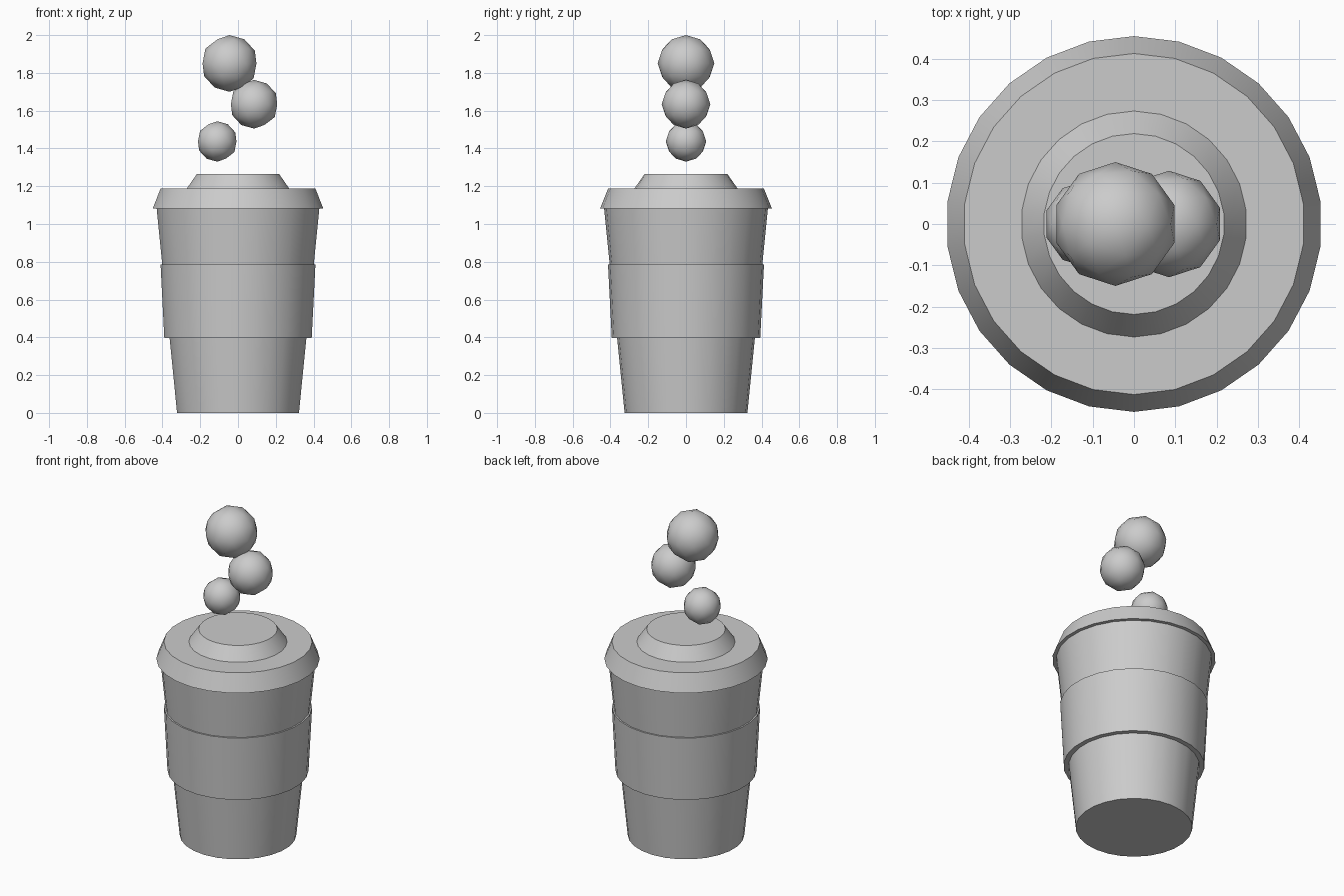
import bpy
from math import radians

if "Cube" in bpy.data.objects:
    bpy.data.objects.remove(bpy.data.objects["Cube"])

SIDES = 26


def frustum(name, r_bottom, r_top, z_bottom, z_top):
    bpy.ops.mesh.primitive_cone_add(
        vertices=SIDES, radius1=r_bottom, radius2=r_top, depth=z_top - z_bottom,
        location=(0, 0, (z_bottom + z_top) / 2))
    obj = bpy.context.object
    obj.name = name
    bpy.ops.object.shade_smooth_by_angle(angle=radians(30))
    return obj


def puff(name, x, z, radius):
    bpy.ops.mesh.primitive_ico_sphere_add(subdivisions=2, radius=radius, location=(x, 0, z))
    obj = bpy.context.object
    obj.name = name
    bpy.ops.object.shade_smooth()
    return obj


# Tapered cup with a sleeve around its middle
frustum("cup_body", 0.325, 0.434, 0.0, 1.085)
frustum("cup_sleeve", 0.393, 0.413, 0.397, 0.786)

# Lid: wide rim and raised centre
frustum("lid_rim", 0.455, 0.413, 1.082, 1.187)
frustum("lid_dome", 0.275, 0.219, 1.185, 1.265)

# Steam puffs rising above the lid
for i, (x, z, r) in enumerate([(-0.11, 1.437, 0.107),
                               (0.085, 1.634, 0.129),
                               (-0.045, 1.85, 0.15)], 1):
    puff(f"steam_puff_{i}", x, z, r)
